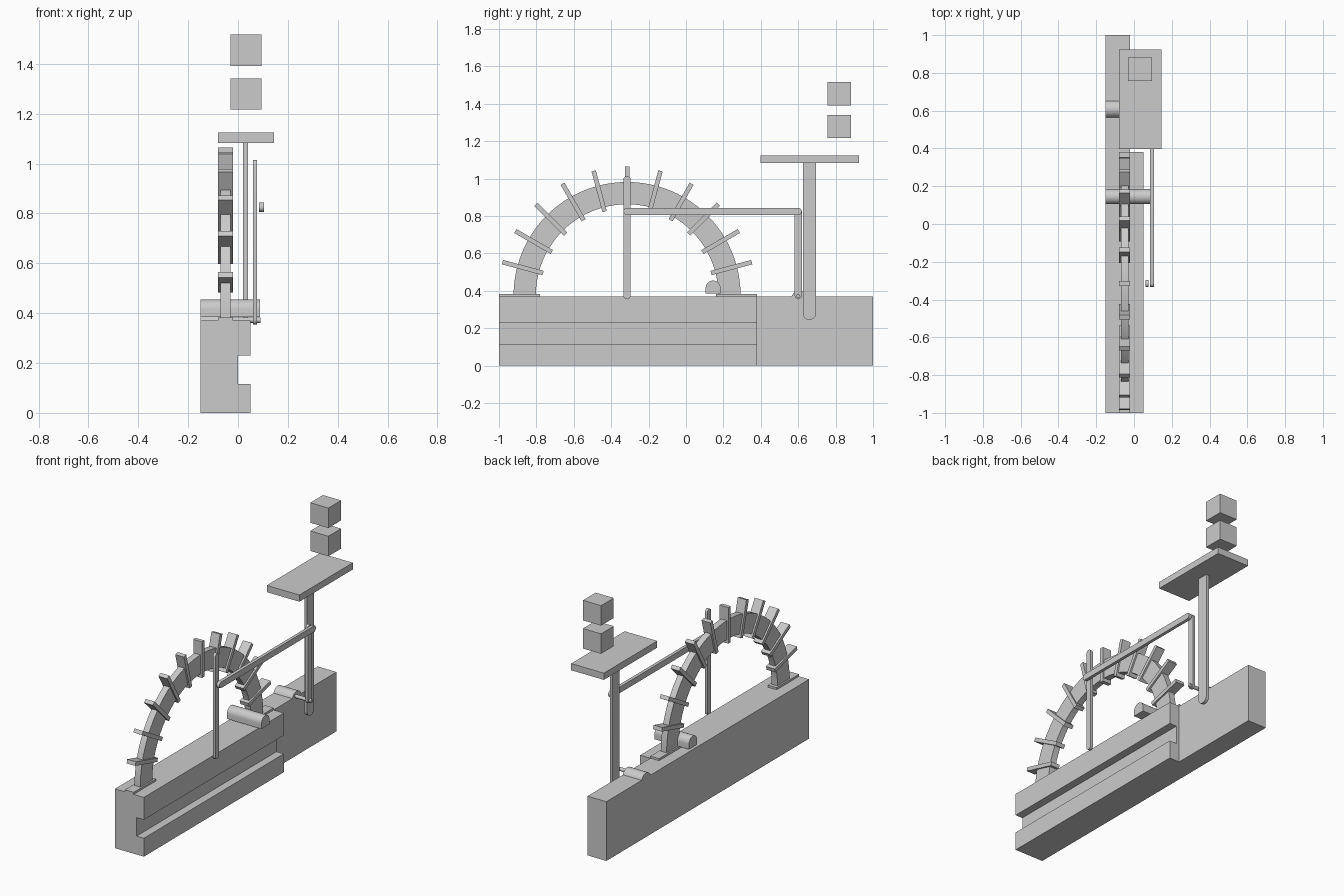
import bpy, bmesh
from math import sin, cos, pi, radians

if "Cube" in bpy.data.objects:
    bpy.data.objects.remove(bpy.data.objects["Cube"])


def prism(name, pts, x0, x1, axis="x", smooth=False):
    """Extrude a (y, z) outline along x, or an (x, z) outline along y."""
    bm = bmesh.new()
    put = (lambda p, t: (t, p[0], p[1])) if axis == "x" else (lambda p, t: (p[0], t, p[1]))
    a = [bm.verts.new(put(p, x0)) for p in pts]
    b = [bm.verts.new(put(p, x1)) for p in pts]
    bm.faces.new(a)
    bm.faces.new(b[::-1])
    n = len(pts)
    for i in range(n):
        j = (i + 1) % n
        bm.faces.new((a[i], b[i], b[j], a[j]))
    bmesh.ops.recalc_face_normals(bm, faces=bm.faces)
    me = bpy.data.meshes.new(name)
    bm.to_mesh(me)
    bm.free()
    ob = bpy.data.objects.new(name, me)
    bpy.context.collection.objects.link(ob)
    if smooth:
        bpy.ops.object.select_all(action='DESELECT')
        ob.select_set(True)
        bpy.context.view_layer.objects.active = ob
        bpy.ops.object.shade_smooth_by_angle(angle=radians(30))
    return ob


def box(name, x0, x1, y0, y1, z0, z1):
    return prism(name, [(y0, z0), (y1, z0), (y1, z1), (y0, z1)], x0, x1)


def arc(cy, cz, r, a0, a1, n):
    return [(cy + r * cos(radians(a0 + (a1 - a0) * i / n)),
             cz + r * sin(radians(a0 + (a1 - a0) * i / n))) for i in range(n + 1)]


def rod(name, y0, z0, y1, z1, r, x0, x1):
    """Flat bar with round ends; end centres given, either upright or level."""
    s = 0 if z1 > z0 else -90
    pts = arc(y1, z1, r, s, s + 180, 10) + arc(y0, z0, r, s + 180, s + 360, 10)
    return prism(name, pts, x0, x1, smooth=True)


def cylinder(name, cy, cz, r, x0, x1, n=24):
    return prism(name, arc(cy, cz, r, 0, 360, n)[:-1], x0, x1, smooth=True)


# Base: grooved front beam and a thinner rear beam
prism("grooved_base", [(-0.15, 0), (0.05, 0), (0.05, 0.115), (0, 0.115),
                       (0, 0.23), (0.05, 0.23), (0.05, 0.37), (-0.15, 0.37)],
      -1, 0.38, axis="y")
box("rear_base", -0.15, -0.02, 0.38, 1, 0, 0.37)

# Half-ring arch with radial fins and foot plates
CY, CZ = -0.315, 0.375
prism("arch", arc(CY, CZ, 0.607, 0, 180, 48) + arc(CY, CZ, 0.488, 180, 0, 48),
      -0.07, -0.03, smooth=True)
for i in range(1, 12):
    a = i * pi / 12
    c, s = cos(a), sin(a)
    pts = [(CY + r * c - t * s, CZ + r * s + t * c)
           for r, t in ((0.465, -0.012), (0.69, -0.012), (0.69, 0.012), (0.465, 0.012))]
    prism(f"arch_fin_{i}", pts, -0.08, -0.02)
box("front_foot_plate", -0.08, -0.02, -1, -0.78, 0.365, 0.383)
box("rear_foot_plate", -0.08, -0.02, 0.16, 0.38, 0.365, 0.383)

# Round-topped roller lying across the base, and the rear shaft with its pin
prism("roller", arc(0.145, 0.415, 0.04, 0, 180, 16) + [(0.105, 0.385), (0.185, 0.385)],
      -0.15, 0.088, smooth=True)
cylinder("rear_shaft", 0.608, 0.355, 0.046, -0.15, -0.02)
cylinder("crank_pin", 0.60, 0.372, 0.011, -0.03, 0.09, 16)

# Linkage: two upright levers and a connecting bar
rod("front_lever", CY, 0.374, CY, 0.996, 0.019, 0.06, 0.077)
rod("rear_lever", 0.60, 0.374, 0.60, 0.825, 0.019, 0.06, 0.077)
rod("connecting_bar", CY, 0.825, 0.60, 0.825, 0.019, 0.085, 0.105)

# Post, platform and the two floating cubes
prism("post", [(0.695, 1.09), (0.625, 1.09)] + arc(0.66, 0.28, 0.035, 180, 360, 14),
      0.02, 0.04, smooth=True)
box("platform", -0.08, 0.145, 0.398, 0.925, 1.083, 1.125)
for name, z in (("lower_cube", 1.216), ("upper_cube", 1.392)):
    box(name, -0.031, 0.094, 0.757, 0.882, z, z + 0.125)
